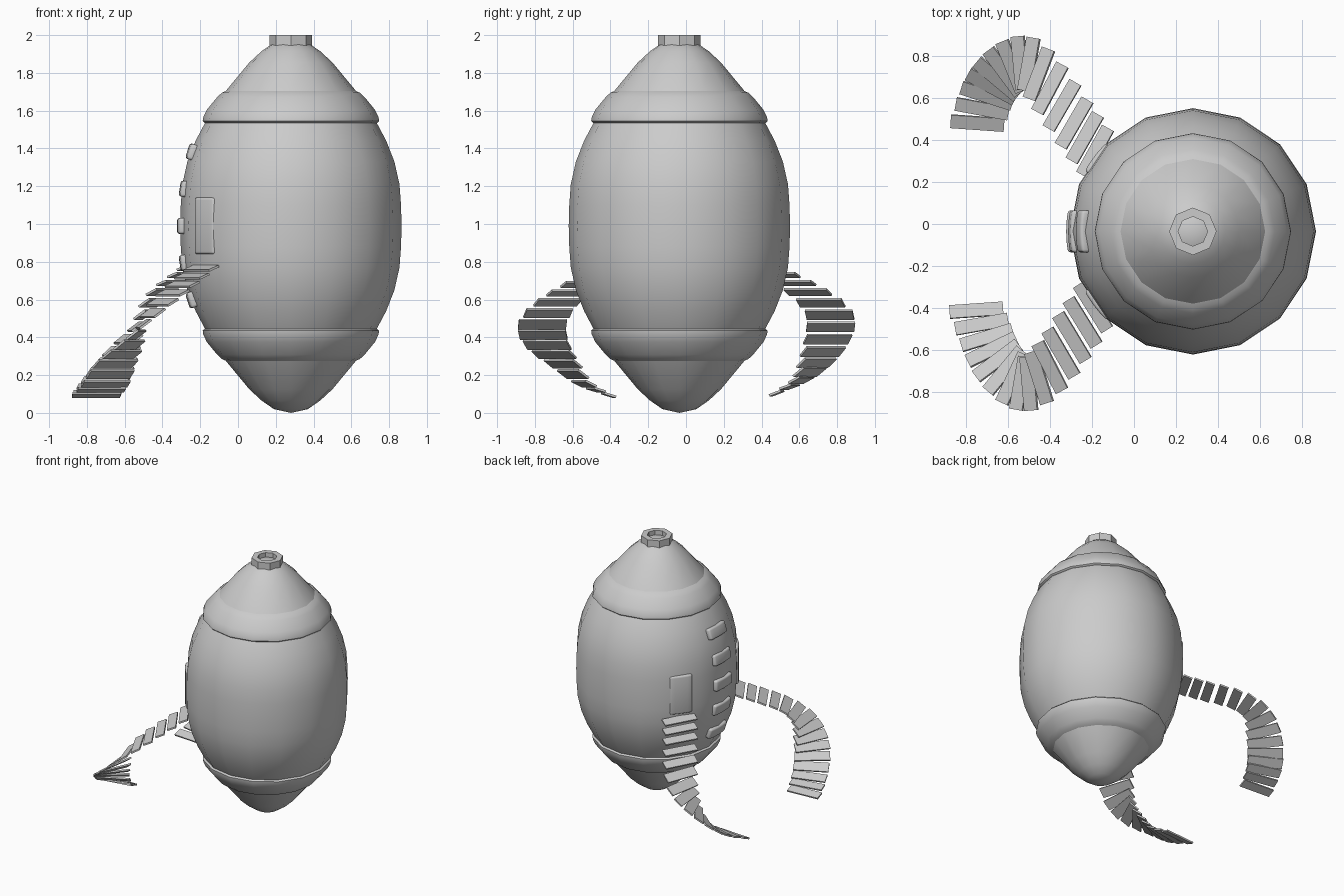
import bpy, bmesh
from math import sin, cos, pi, radians
from mathutils import Matrix, Vector

if "Cube" in bpy.data.objects:
    bpy.data.objects.remove(bpy.data.objects["Cube"])

CENTRE = Vector((0.28, -0.035, 0))
MID_Z = 0.99


def make_object(name, bm, smooth=None):
    bmesh.ops.recalc_face_normals(bm, faces=bm.faces)
    mesh = bpy.data.meshes.new(name)
    bm.to_mesh(mesh)
    bm.free()
    obj = bpy.data.objects.new(name, mesh)
    bpy.context.collection.objects.link(obj)
    if smooth:
        bpy.ops.object.select_all(action='DESELECT')
        obj.select_set(True)
        bpy.context.view_layer.objects.active = obj
        bpy.ops.object.shade_smooth_by_angle(angle=radians(smooth))
    return obj


def lathe(name, profile, sides, smooth=None, closed=False):
    """Spin (radius, z) points about the vessel axis."""
    bm = bmesh.new()
    rings = []
    for r, z in profile:
        if r == 0:
            rings.append([bm.verts.new(CENTRE + Vector((0, 0, z)))] * sides)
        else:
            rings.append([bm.verts.new(CENTRE + Vector((r * cos(2 * pi * i / sides),
                                                        r * sin(2 * pi * i / sides), z)))
                          for i in range(sides)])
    pairs = list(zip(rings, rings[1:]))
    if closed:
        pairs.append((rings[-1], rings[0]))
    for a, b in pairs:
        for i in range(sides):
            j = (i + 1) % sides
            quad = list(dict.fromkeys((a[i], a[j], b[j], b[i])))
            bm.faces.new(quad)
    return make_object(name, bm, smooth)


def flip(profile):
    return [(r, 2 * MID_Z - z) for r, z in reversed(profile)]


# Hull: half profile mirrored about the middle
half = [(0, 0), (0.09, 0.02), (0.155, 0.065), (0.22, 0.125), (0.34, 0.27), (0.452, 0.44),
        (0.505, 0.54), (0.548, 0.65), (0.575, 0.77), (0.583, 0.88)]
lathe("hull", half + [(0.586, MID_Z)] + flip(half), 16, 40)

# Collars around both ends
collar = [(0.44, 1.535), (0.458, 1.536), (0.467, 1.545), (0.464, 1.565), (0.445, 1.605),
          (0.39, 1.672), (0.365, 1.695), (0.33, 1.71), (0.31, 1.68)]
lathe("upper_collar", collar, 16, 50, closed=True)
lathe("lower_collar", flip(collar), 16, 50, closed=True)

# Hollow octagonal nozzle
lathe("nozzle", [(0, 1.94), (0.113, 1.94), (0.113, 2), (0.07, 2), (0.07, 1.96), (0, 1.96)], 8)


def panel(name, angle, z, radius, size, pitch=0):
    """Rounded plate curved around the hull."""
    bm = bmesh.new()
    bmesh.ops.create_cube(bm, size=1, matrix=Matrix.Diagonal((*size, 1)))
    bmesh.ops.bevel(bm, geom=bm.edges[:], offset=0.014, segments=3, profile=0.5, affect='EDGES')
    long_edges = [e for e in bm.edges
                  if abs(e.verts[0].co.y - e.verts[1].co.y) > size[1] / 2]
    bmesh.ops.subdivide_edges(bm, edges=long_edges, cuts=5)
    for v in bm.verts:
        v.co.x -= v.co.y ** 2 / (2 * radius)
    place = (Matrix.Translation(CENTRE + Vector((0, 0, z)))
             @ Matrix.Rotation(radians(angle), 4, 'Z')
             @ Matrix.Translation((radius, 0, 0))
             @ Matrix.Rotation(radians(-pitch), 4, 'Y'))
    bm.transform(place)
    make_object(name, bm, 40)


# Row of small windows between the doors
for i in range(5):
    k = i - 2
    panel(f"window_{i + 1}", 180, MID_Z + 0.196 * k, 0.58 - 0.0135 * k * k,
          (0.045, 0.2, 0.085), 9 * k)

# Doors at the head of each stair
panel("back_door", 142.5, MID_Z, 0.566, (0.045, 0.17, 0.3))
panel("front_door", 217.5, MID_Z, 0.566, (0.045, 0.17, 0.3))


def spline(points, t):
    """Smooth interpolation through evenly spaced control points."""
    i = min(int(t), len(points) - 2)
    f = t - i
    p1, p2 = points[i], points[i + 1]
    p0 = points[i - 1] if i > 0 else p1 * 2 - p2
    p3 = points[i + 2] if i + 2 < len(points) else p2 * 2 - p1
    return (p1 * 2 + (p2 - p0) * f + (p0 * 2 - p1 * 5 + p2 * 4 - p3) * f ** 2
            + (p1 * 3 - p0 - p2 * 3 + p3) * f ** 3) / 2


def staircase(name, controls, steps=15):
    """Treads along a path of (x, y, z, heading of the outer end)."""
    points = [Vector(c) for c in controls]
    bm = bmesh.new()
    span = len(points) - 1
    for i in range(steps):
        t = span * i / (steps - 1)
        here = spline(points, t)
        ahead = spline(points, min(t + 0.1, span)) - spline(points, max(t - 0.1, 0))
        heading = radians(here[3])
        along = Vector((cos(heading), sin(heading), 0))
        across = Vector((sin(heading), -cos(heading), 0))
        if across.dot(ahead.xyz) < 0:
            across.negate()
        run = max(across.dot(ahead.xyz), 0.01)
        across.z = min(0.75 * ahead.z / run, 0.75)
        normal = along.cross(across).normalized()
        basis = Matrix((along * 0.255, across * 0.062, normal * 0.012)).transposed().to_4x4()
        bmesh.ops.create_cube(bm, size=1, matrix=Matrix.Translation(here.xyz) @ basis)
    make_object(name, bm)


staircase("back_stair", [
    (-0.745, 0.48, 0.105, 176), (-0.70, 0.61, 0.175, 162), (-0.65, 0.69, 0.265, 140),
    (-0.58, 0.75, 0.39, 112), (-0.50, 0.76, 0.52, 80), (-0.40, 0.645, 0.64, 62),
    (-0.285, 0.48, 0.73, 60), (-0.185, 0.345, 0.805, 61)])
staircase("front_stair", [
    (-0.75, -0.41, 0.095, 184), (-0.70, -0.54, 0.155, 197), (-0.65, -0.65, 0.26, 217),
    (-0.575, -0.735, 0.36, 245), (-0.50, -0.76, 0.47, 275), (-0.40, -0.68, 0.585, 297),
    (-0.295, -0.54, 0.68, 301), (-0.195, -0.395, 0.765, 302)])
